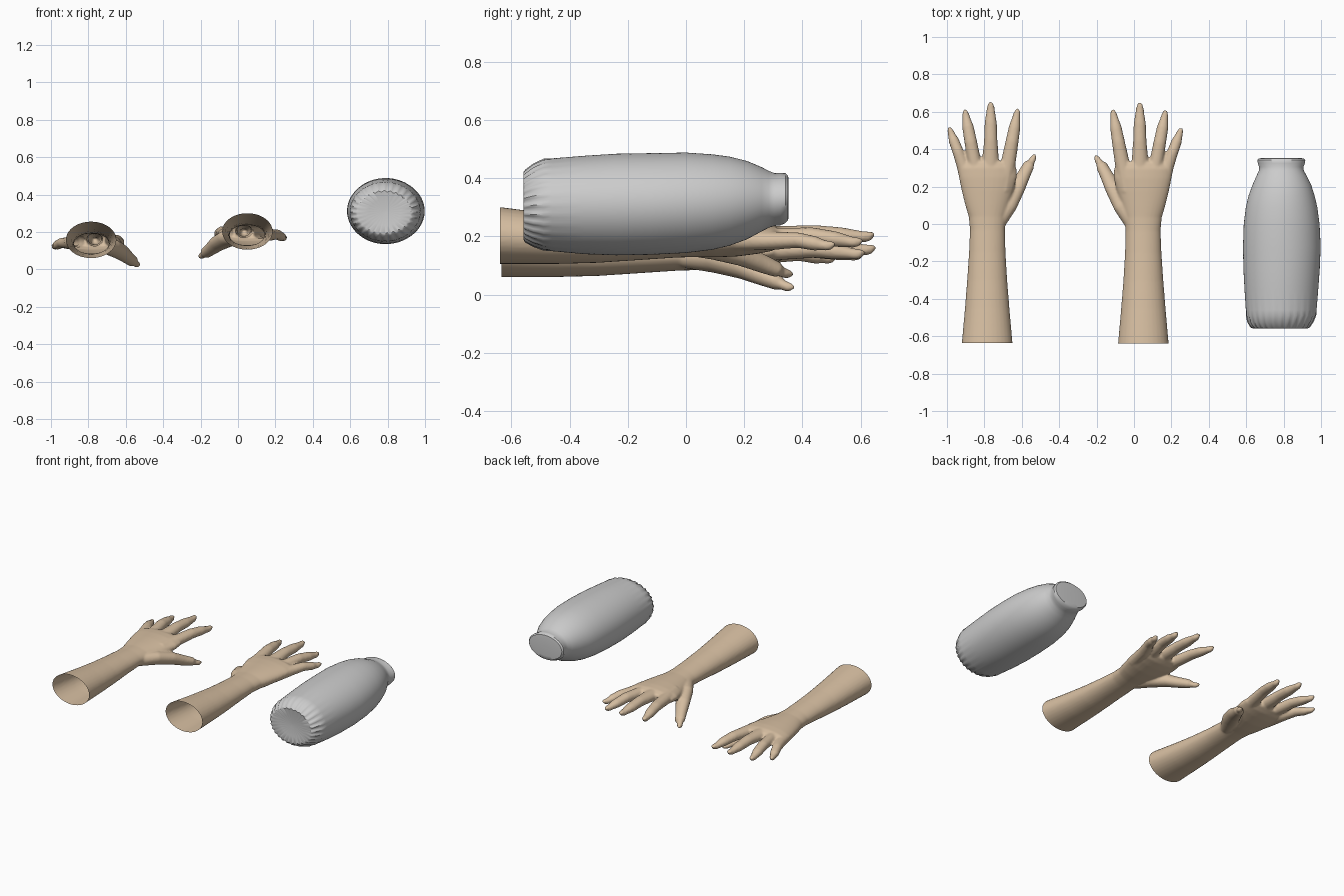
import bpy, bmesh, math
from mathutils import Vector, Matrix

if "Cube" in bpy.data.objects:
    bpy.data.objects.remove(bpy.data.objects["Cube"])

N = 32


def loft(bm, rings):
    """Skin a list of point rings into a closed tube."""
    loops = [[bm.verts.new(p) for p in r] for r in rings]
    n = len(loops[0])
    for a, b in zip(loops, loops[1:]):
        for i in range(n):
            j = (i + 1) % n
            bm.faces.new((a[i], a[j], b[j], b[i]))
    bm.faces.new(loops[0][::-1])
    bm.faces.new(loops[-1])


def section(y, x0, x1, z0, z1, n=N):
    """Oval ring in the xz plane from its extents."""
    cx, cz, rx, rz = (x0 + x1) / 2, (z0 + z1) / 2, (x1 - x0) / 2, (z1 - z0) / 2
    return [Vector((cx + rx * math.cos(2 * math.pi * i / n), y,
                    cz + rz * math.sin(2 * math.pi * i / n))) for i in range(n)]


def finger(bm, pts, roll=0.0):
    """Tapered finger through (x, y, z, half width, half height), with a nail."""
    ps = [Vector(p[:3]) for p in pts]
    rings = []
    for k, p in enumerate(pts):
        d = (ps[min(k + 1, len(ps) - 1)] - ps[max(k - 1, 0)]).normalized()
        u = d.cross(Vector((0, 0, 1))).normalized()
        u = Matrix.Rotation(roll, 3, d) @ u
        v = u.cross(d)
        if k == len(pts) - 1:        # rounded tip
            steps = [(-.045 + .045 * s, c) for s, c in
                     ((0, 1), (.35, .95), (.65, .78), (.87, .5), (1, .2))]
        else:
            steps = [(0, 1)]
        for off, s in steps:
            c = ps[k] + d * off
            rings.append([c + u * (p[3] * s * math.cos(a)) + v * (p[4] * s * math.sin(a))
                          for a in (2 * math.pi * i / 16 for i in range(16))])
    loft(bm, rings)
    w, h = pts[-1][3], pts[-1][4]
    nail = Matrix.Translation(ps[-1] - d * .018 + v * h * .5)
    rot = Matrix((u, d, v)).transposed().to_4x4()
    bmesh.ops.create_uvsphere(bm, u_segments=12, v_segments=8, radius=1,
                              matrix=nail @ rot @ Matrix.Diagonal((w * .75, .026, .009, 1)))


skin = bpy.data.materials.new("skin")
skin.diffuse_color = (0.68, 0.52, 0.36, 1)
skin.use_nodes = True
skin.node_tree.nodes["Principled BSDF"].inputs["Base Color"].default_value = skin.diffuse_color


def add_object(name, mesh, mat=None):
    ob = bpy.data.objects.new(name, mesh)
    bpy.context.collection.objects.link(ob)
    if mat:
        mesh.materials.append(mat)
    return ob


# Forearm and palm
bm = bmesh.new()
loft(bm, [section(*s) for s in (
    (-.67, -.924, -.648, .06, .258), (-.63, -.92, -.65, .06, .255),
    (-.45, -.904, -.666, .06, .232), (-.3, -.892, -.678, .064, .215),
    (-.15, -.882, -.687, .074, .202), (-.03, -.877, -.690, .082, .194),
    (.04, -.884, -.684, .084, .192), (.1, -.902, -.668, .083, .194),
    (.18, -.922, -.644, .086, .196), (.25, -.936, -.626, .095, .196),
    (.3, -.936, -.628, .105, .193), (.335, -.90, -.655, .122, .182))])

# Pinky, ring, middle, index
finger(bm, [(-.88, .18, .14, .04, .035), (-.912, .31, .14, .036, .031),
            (-.942, .39, .142, .03, .027), (-.965, .45, .13, .028, .025),
            (-.987, .512, .118, .021, .019)])
finger(bm, [(-.825, .18, .145, .045, .04), (-.853, .33, .152, .037, .033),
            (-.873, .44, .156, .034, .03), (-.888, .52, .145, .031, .027),
            (-.904, .606, .13, .022, .02)])
finger(bm, [(-.768, .18, .148, .05, .042), (-.767, .33, .157, .046, .034),
            (-.766, .45, .163, .036, .031), (-.766, .54, .158, .033, .028),
            (-.766, .648, .152, .023, .02)])
finger(bm, [(-.70, .18, .145, .045, .04), (-.672, .33, .152, .04, .033),
            (-.652, .44, .156, .035, .03), (-.638, .52, .148, .031, .027),
            (-.622, .61, .135, .022, .02)])
# Thumb
finger(bm, [(-.73, .0, .13, .04, .04), (-.675, .1, .118, .052, .042),
            (-.625, .195, .092, .046, .038), (-.588, .265, .062, .036, .032),
            (-.562, .315, .042, .032, .027), (-.528, .364, .018, .02, .018)], -.5)
bmesh.ops.recalc_face_normals(bm, faces=bm.faces)
me = bpy.data.meshes.new("hand_blocks")
bm.to_mesh(me)
bm.free()

# Fuse and soften into one skin
src = add_object("hand_blocks", me)
rm = src.modifiers.new("fuse", 'REMESH')
rm.mode = 'VOXEL'
rm.voxel_size = .0065
sm = src.modifiers.new("soften", 'SMOOTH')
sm.factor = .5
sm.iterations = 6
bpy.context.view_layer.update()
fused = bpy.data.meshes.new_from_object(src.evaluated_get(bpy.context.evaluated_depsgraph_get()))
bpy.data.objects.remove(src)

# Open the forearm end
bm = bmesh.new()
bm.from_mesh(fused)
bmesh.ops.bisect_plane(bm, geom=bm.verts[:] + bm.edges[:] + bm.faces[:],
                       plane_co=(0, -.635, 0), plane_no=(0, 1, 0), clear_inner=True)
for f in bm.faces:
    f.smooth = True
left = bpy.data.meshes.new("left_hand")
bm.to_mesh(left)
add_object("left_hand", left, skin)

# Mirrored right hand
for v in bm.verts:
    v.co = Vector((-v.co.x - .735, v.co.y - .004, v.co.z + .045))
bmesh.ops.reverse_faces(bm, faces=bm.faces)
right = bpy.data.meshes.new("right_hand")
bm.to_mesh(right)
bm.free()
add_object("right_hand", right, skin)

# Sleeve with a gathered end and a short neck
bm = bmesh.new()
rings = []
for y, x0, x1, z0, z1, pleat in (
        (-.548, .775, .795, .30, .32, 0), (-.552, .70, .87, .235, .375, .02),
        (-.558, .64, .925, .192, .418, .035), (-.553, .628, .935, .183, .425, .035),
        (-.525, .61, .955, .167, .447, .025), (-.49, .60, .972, .153, .465, .012),
        (-.46, .598, .976, .149, .468, 0), (-.35, .591, .985, .139, .477, 0),
        (-.24, .585, .993, .135, .484, 0), (-.12, .583, .998, .137, .486, 0),
        (0, .587, .992, .143, .488, 0), (.09, .598, .98, .154, .482, 0),
        (.15, .612, .966, .168, .474, 0), (.21, .634, .947, .19, .459, 0),
        (.26, .656, .922, .217, .438, 0), (.285, .668, .908, .23, .425, 0),
        (.305, .669, .906, .236, .417, 0), (.325, .662, .914, .238, .418, 0),
        (.342, .66, .916, .246, .417, 0), (.351, .668, .908, .255, .409, 0),
        (.353, .70, .876, .275, .389, 0), (.353, .78, .796, .326, .338, 0)):
    ring = section(y, x0, x1, z0, z1, 112)
    c = Vector(((x0 + x1) / 2, y, (z0 + z1) / 2))
    rings.append([c + (p - c) * (1 + pleat * math.cos(math.pi * i / 2))
                  for i, p in enumerate(ring)])
loft(bm, rings)
bmesh.ops.recalc_face_normals(bm, faces=bm.faces)
me = bpy.data.meshes.new("sleeve")
bm.to_mesh(me)
bm.free()
sleeve = add_object("sleeve", me)
bpy.context.view_layer.objects.active = sleeve
sleeve.select_set(True)
bpy.ops.object.shade_smooth_by_angle(angle=math.radians(40))
